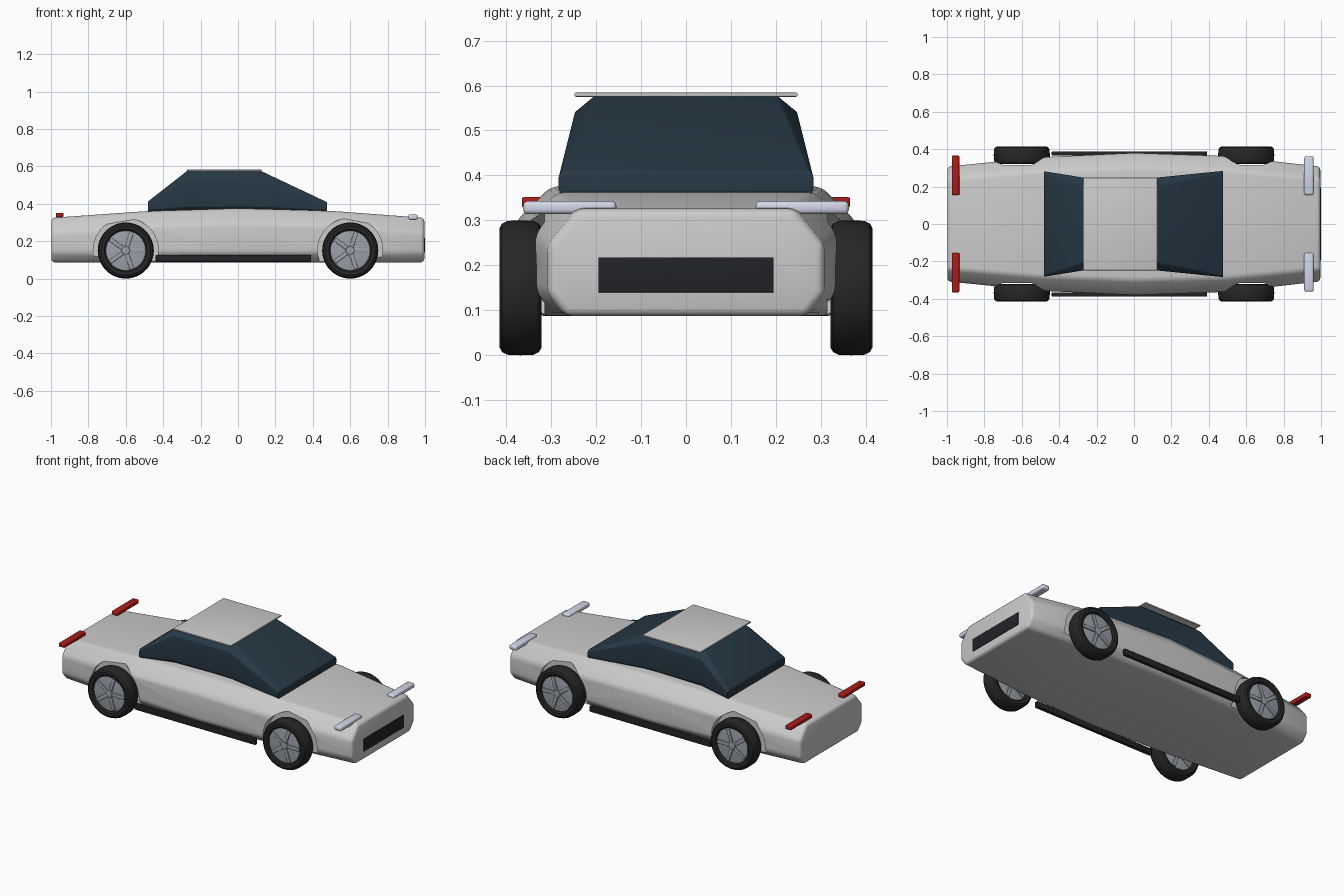
import bpy, bmesh, math
from mathutils import Matrix

if "Cube" in bpy.data.objects:
    bpy.data.objects.remove(bpy.data.objects["Cube"])


def mat(name, rgb):
    m = bpy.data.materials.new(name)
    m.diffuse_color = (*rgb, 1)
    m.use_nodes = True
    m.node_tree.nodes["Principled BSDF"].inputs["Base Color"].default_value = m.diffuse_color
    return m


GLASS = mat("glass_blue", (0.02, 0.04, 0.06))
BLACK = mat("trim_black", (0.015, 0.017, 0.02))
RUBBER = mat("rubber", (0.02, 0.02, 0.02))
METAL = mat("rim_metal", (0.33, 0.36, 0.40))
LAMP = mat("lamp_white", (0.65, 0.67, 0.80))
RED = mat("lamp_red", (0.40, 0.012, 0.01))


def make(name, bm, material=None):
    bmesh.ops.recalc_face_normals(bm, faces=bm.faces)
    me = bpy.data.meshes.new(name)
    bm.to_mesh(me)
    bm.free()
    if material:
        me.materials.append(material)
    ob = bpy.data.objects.new(name, me)
    bpy.context.collection.objects.link(ob)
    return ob


def activate(ob):
    bpy.ops.object.select_all(action='DESELECT')
    ob.select_set(True)
    bpy.context.view_layer.objects.active = ob


def finish(ob, bevel=0, cutters=(), angle=35):
    """Bevel, cut, then smooth."""
    activate(ob)
    if bevel:
        b = ob.modifiers.new("bevel", 'BEVEL')
        b.width, b.segments, b.angle_limit = bevel, 3, math.radians(25)
        bpy.ops.object.modifier_apply(modifier="bevel")
    for c in cutters:
        m = ob.modifiers.new("cut", 'BOOLEAN')
        m.operation, m.object, m.solver = 'DIFFERENCE', c, 'EXACT'
        bpy.ops.object.modifier_apply(modifier="cut")
    bpy.ops.object.shade_smooth_by_angle(angle=math.radians(angle))
    return ob


def loft(name, stations, material=None):
    """Chamfered sections along x: (x, half width, bottom, top, chamfer y/z top, chamfer y/z bottom)."""
    bm = bmesh.new()
    rings = []
    for x, w, z0, z1, ty, tz, by, bz in stations:
        half = [(w - by, z0), (w, z0 + bz), (w, z1 - tz), (w - ty, z1)]
        pts = half + [(-y, z) for y, z in reversed(half)]
        rings.append([bm.verts.new((x, y, z)) for y, z in pts])
    for a, b in zip(rings, rings[1:]):
        for i in range(8):
            j = (i + 1) % 8
            bm.faces.new((a[i], a[j], b[j], b[i]))
    bm.faces.new(rings[0])
    bm.faces.new(rings[-1])
    return make(name, bm, material)


def box(name, lo, hi, material=None, bevel=0.004):
    bm = bmesh.new()
    size = [h - l for l, h in zip(lo, hi)]
    mid = [(h + l) / 2 for l, h in zip(lo, hi)]
    bmesh.ops.create_cube(bm, size=1, matrix=Matrix.Translation(mid) @ Matrix.Diagonal((*size, 1)))
    return finish(make(name, bm, material), bevel)


def lathe(name, profile, centre, material=None, steps=48):
    """Closed (radius, y) profile turned about the y axis."""
    bm = bmesh.new()
    vs = [bm.verts.new((r, y, 0)) for r, y in profile]
    es = [bm.edges.new((vs[i], vs[(i + 1) % len(vs)])) for i in range(len(vs))]
    bmesh.ops.spin(bm, geom=vs + es, axis=(0, 1, 0), cent=(0, 0, 0), angle=2 * math.pi, steps=steps)
    bmesh.ops.remove_doubles(bm, verts=bm.verts, dist=1e-5)
    bmesh.ops.translate(bm, verts=bm.verts, vec=centre)
    return make(name, bm, material)


def cylinder(bm, r, depth, centre, seg=48):
    m = Matrix.Translation(centre) @ Matrix.Rotation(math.pi / 2, 4, 'X')
    bmesh.ops.create_cone(bm, cap_ends=True, segments=seg, radius1=r, radius2=r, depth=depth, matrix=m)


# Body with shallow wheel wells
body = loft("body", [
    (-0.998, 0.307, 0.087, 0.325, 0.065, 0.08, 0.04, 0.05),
    (-0.5, 0.357, 0.087, 0.360, 0.075, 0.08, 0.05, 0.05),
    (0.0, 0.380, 0.087, 0.376, 0.08, 0.08, 0.05, 0.05),
    (0.5, 0.363, 0.087, 0.362, 0.075, 0.08, 0.05, 0.05),
    (0.996, 0.307, 0.087, 0.325, 0.065, 0.08, 0.04, 0.05)])
wells = []
for x in (-0.6, 0.6):
    for s in (-1, 1):
        bm = bmesh.new()
        cylinder(bm, 0.174, 0.2, (x, s * 0.415, 0.15), 64)
        c = make("wheel_well_cutter", bm)
        c.hide_render = True
        wells.append(c)
finish(body, 0.018, wells)
for c in wells:
    bpy.data.objects.remove(c)

# Glass cabin and roof panel
cabin = loft("cabin_glass", [
    (-0.482, 0.282, 0.355, 0.412, 0.008, 0.012, 0.01, 0.012),
    (-0.27, 0.248, 0.365, 0.577, 0.045, 0.037, 0.02, 0.02),
    (0.12, 0.248, 0.365, 0.577, 0.045, 0.037, 0.02, 0.02),
    (0.477, 0.284, 0.355, 0.408, 0.008, 0.012, 0.01, 0.012)], GLASS)
finish(cabin, 0.004)
box("roof_panel", (-0.272, -0.248, 0.575), (0.125, 0.248, 0.584), None, 0.003)

# Grille
box("grille", (0.985, -0.195, 0.14), (1.0, 0.195, 0.218), BLACK, 0.001)

# Lamps and sills, both sides
for s, side in ((-1, "right"), (1, "left")):
    def sided(name, x, y, z, material, bevel):
        a, b = sorted((s * y[0], s * y[1]))
        box(f"{side}_{name}", (x[0], a, z[0]), (x[1], b, z[1]), material, bevel)
    sided("headlight", (0.91, 0.96), (0.155, 0.362), (0.314, 0.343), LAMP, 0.010)
    sided("tail_light", (-0.974, -0.934), (0.155, 0.365), (0.328, 0.352), RED, 0.005)
    sided("sill", (-0.44, 0.39), (0.366, 0.388), (0.09, 0.127), BLACK, 0.004)

# Wheels: tyre, rim barrel, five spokes and hub
TYRE = [(0.106, -0.036), (0.114, -0.044), (0.132, -0.047), (0.143, -0.041), (0.149, -0.028), (0.15, 0),
        (0.149, 0.028), (0.143, 0.041), (0.132, 0.047), (0.114, 0.044), (0.106, 0.036)]
for x, end in ((-0.6, "rear"), (0.6, "front")):
    for s, side in ((-1, "right"), (1, "left")):
        c = (x, s * 0.368, 0.15)
        finish(lathe(f"{end}_{side}_tyre", TYRE, c, RUBBER))
        bm = bmesh.new()
        cylinder(bm, 0.108, 0.064, c)
        cylinder(bm, 0.022, 0.084, c, 24)
        for k in range(5):
            m = (Matrix.Translation(c) @ Matrix.Rotation(k * math.tau / 5, 4, 'Y')
                 @ Matrix.Translation((0.056, 0, 0)) @ Matrix.Diagonal((0.095, 0.078, 0.022, 1)))
            bmesh.ops.create_cube(bm, size=1, matrix=m)
        finish(make(f"{end}_{side}_rim", bm, METAL), 0.003)
